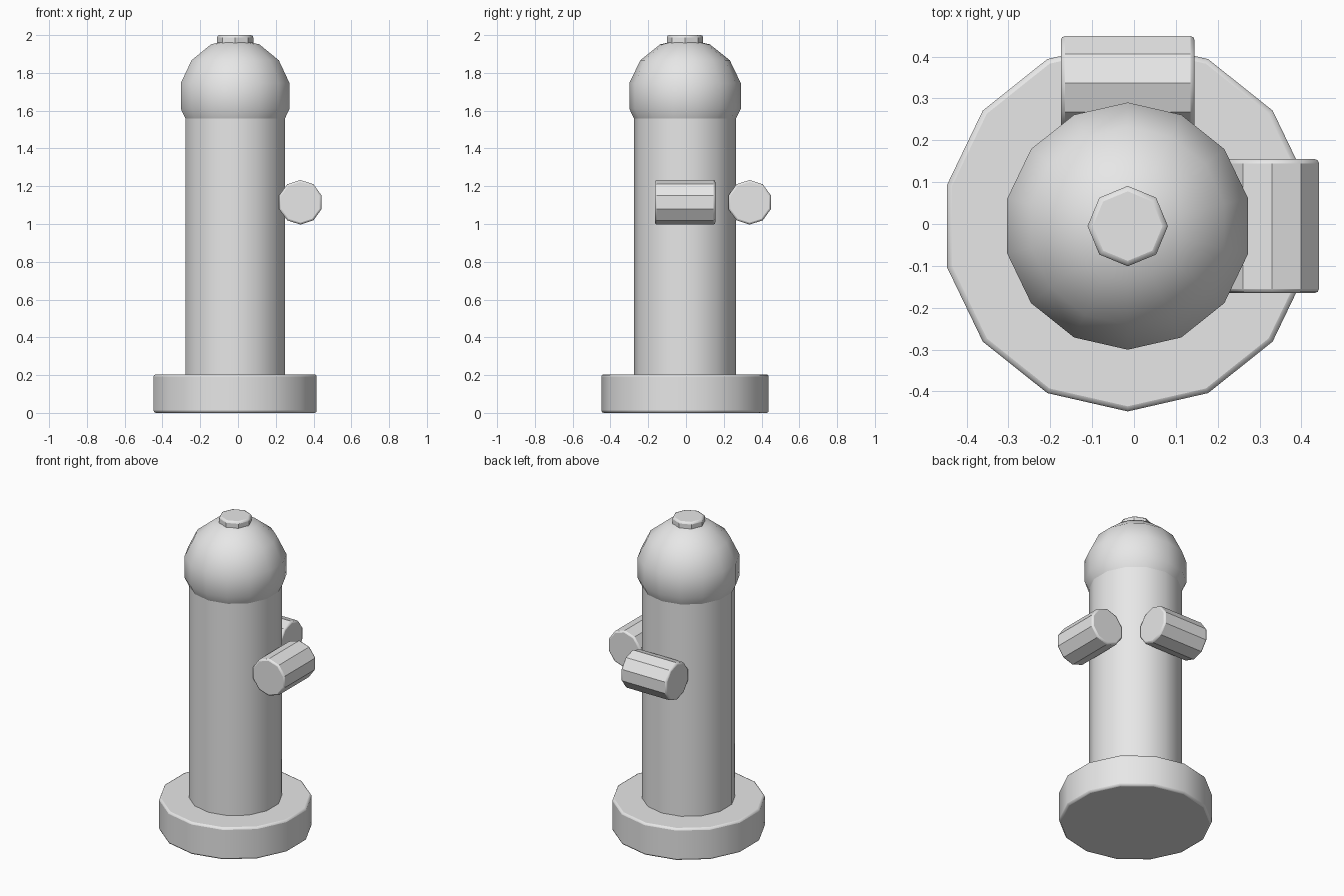
import bpy
import bmesh
import math
from mathutils import Matrix

if "Cube" in bpy.data.objects:
    bpy.data.objects.remove(bpy.data.objects["Cube"], do_unlink=True)

GREY = (0.8, 0.8, 0.8, 1.0)
CX, CY = -0.015, -0.005   # axis of the upright column
SIDES = 14

grey = bpy.data.materials.new("plain grey")
grey.use_nodes = True
grey.diffuse_color = GREY
grey.node_tree.nodes["Principled BSDF"].inputs["Base Color"].default_value = GREY


def finish(name, bm, location, bevel=0.0):
    """Turn a bmesh into a smooth shaded object with softened rims."""
    mesh = bpy.data.meshes.new(name)
    bm.to_mesh(mesh)
    bm.free()
    mesh.materials.append(grey)
    obj = bpy.data.objects.new(name, mesh)
    obj.location = location
    bpy.context.collection.objects.link(obj)
    bpy.ops.object.select_all(action='DESELECT')
    obj.select_set(True)
    bpy.context.view_layer.objects.active = obj
    bpy.ops.object.shade_smooth_by_angle(angle=math.radians(30))
    if bevel:
        mod = obj.modifiers.new("rim bevel", 'BEVEL')
        mod.width = bevel
        mod.segments = 2
        mod.limit_method = 'ANGLE'
        mod.angle_limit = math.radians(60)
    return obj


def cylinder(name, sides, radius, length, location, turn=None, bevel=0.0):
    bm = bmesh.new()
    bmesh.ops.create_cone(bm, cap_ends=True, segments=sides, radius1=radius,
                          radius2=radius, depth=length)
    if turn:
        bm.transform(turn)
    return finish(name, bm, location, bevel)


# Upright parts
cylinder("base_plate", SIDES, 0.443, 0.204, (CX, CY, 0.102), bevel=0.012)
cylinder("barrel", SIDES, 0.27, 1.5, (CX, CY, 0.9))
cylinder("top_cap", 8, 0.096, 0.08, (CX, CY, 1.96), bevel=0.012)

# Domed bonnet
bm = bmesh.new()
bmesh.ops.create_uvsphere(bm, u_segments=SIDES, v_segments=7, radius=0.303)
finish("bonnet", bm, (CX, CY, 1.678))

# Side outlets, each lying across the barrel
lie_along_y = Matrix.Rotation(math.radians(90), 4, 'X')
lie_along_x = Matrix.Rotation(math.radians(90), 4, 'Z') @ lie_along_y
cylinder("left_outlet", 10, 0.118, 0.32, (0.33, CY, 1.115), lie_along_y, 0.01)
cylinder("back_outlet", 10, 0.118, 0.32, (CX, 0.337, 1.115), lie_along_x, 0.01)
